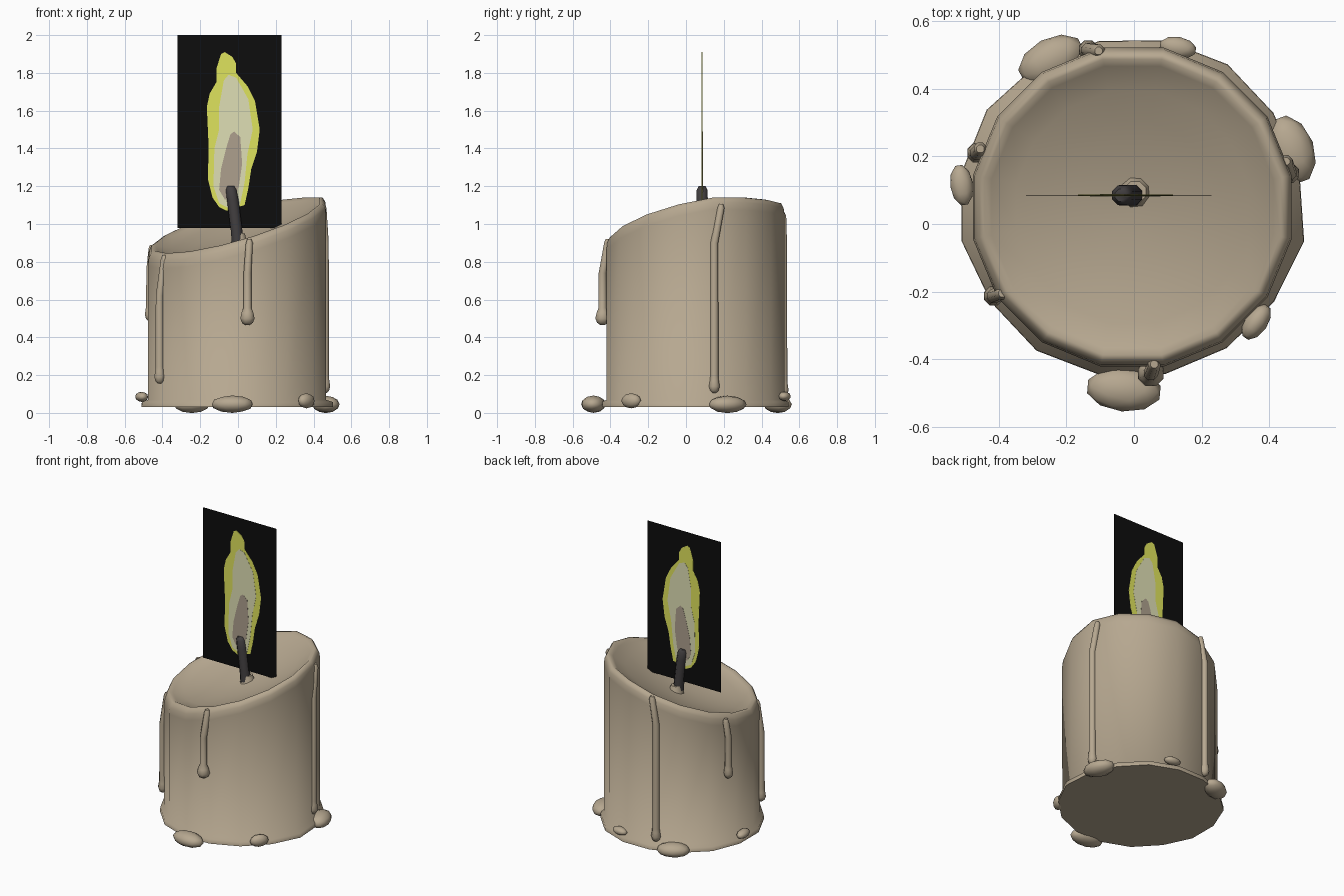
import bpy, bmesh, math, random
from mathutils import Vector, Matrix

if "Cube" in bpy.data.objects:
    bpy.data.objects.remove(bpy.data.objects["Cube"])

random.seed(4)
CY = 0.05      # candle axis in y
PY = 0.085     # flame card plane


def material(name, rgb):
    m = bpy.data.materials.new(name)
    m.diffuse_color = (*rgb, 1)
    m.use_nodes = True
    m.node_tree.nodes["Principled BSDF"].inputs["Base Color"].default_value = m.diffuse_color
    return m


WAX = material("wax", (0.47, 0.39, 0.28))
WICK = material("wick_charcoal", (0.055, 0.05, 0.052))
BLACK = material("card_black", (0.004, 0.004, 0.004))
YELLOW = material("flame_yellow", (0.74, 0.77, 0.11))
PALE = material("flame_pale", (0.74, 0.74, 0.46))
CORE = material("flame_core", (0.42, 0.35, 0.27))


def finish(name, bm, mat, angle=None):
    bmesh.ops.recalc_face_normals(bm, faces=bm.faces)
    me = bpy.data.meshes.new(name)
    bm.to_mesh(me)
    bm.free()
    me.materials.append(mat)
    ob = bpy.data.objects.new(name, me)
    bpy.context.collection.objects.link(ob)
    if angle:
        bpy.ops.object.select_all(action='DESELECT')
        ob.select_set(True)
        bpy.context.view_layer.objects.active = ob
        bpy.ops.object.shade_smooth_by_angle(angle=math.radians(angle))
    return ob


def loft(rings):
    bm = bmesh.new()
    vs = [[bm.verts.new(p) for p in ring] for ring in rings]
    n = len(vs[0])
    for a, b in zip(vs, vs[1:]):
        for i in range(n):
            j = (i + 1) % n
            bm.faces.new((a[i], a[j], b[j], b[i]))
    bm.faces.new(vs[0])
    bm.faces.new(vs[-1])
    return bm


def tube(name, path, mat, n=8):
    """Upright tube through points (x, y, z, radius)."""
    angles = [2 * math.pi * (i + 0.5) / n for i in range(n)]
    return finish(name, loft([[(x + r * math.cos(a), y + r * math.sin(a), z) for a in angles]
                              for x, y, z, r in path]), mat, 60)


def slope(x, y):
    """Height of the slanted candle rim, levelling off at the high side."""
    return min(1.0 + 0.28 * x + 0.20 * (y - CY), 1.105 + 0.1 * x)


# Candle body: foot flange, wall, rounded slanted rim and dished top
N = 16
profile = [(0.508, 0.03, 0), (0.506, 0.058, 0), (0.48, 0.07, 0),
           (0.481, -0.07, 1), (0.476, -0.03, 1), (0.462, -0.004, 1), (0.446, 0.0, 1),
           (0.425, -0.016, 1)]
profile += [(r, -0.016 - 0.085 * (1 - (r / 0.425) ** 2), 1) for r in (0.35, 0.26, 0.17, 0.08, 0.02)]
wobble = [random.uniform(-0.008, 0.012) for _ in range(N)]
rings = []
for k, (r, z, on_slope) in enumerate(profile):
    ring = []
    for i in range(N):
        a = 2 * math.pi * (i + 0.5) / N
        rr = r + (wobble[i] if k < 2 else 0)
        x, y = rr * math.cos(a) - 0.005, CY + rr * math.sin(a)
        ring.append((x, y, z + slope(x, y) if on_slope else z))
    rings.append(ring)
finish("candle_body", loft(rings), WAX, 80)

# Wax drips running down the wall, each ending in a bulb: top, knee, lower end
for name, (tx, ty, tz), (kx, ky, kz), end in [
        ("drip_front", (0.06, -0.415, 0.92), (0.05, -0.442, 0.74), 0.465),
        ("drip_front_left", (-0.39, -0.205, 0.835), (-0.415, -0.213, 0.62), 0.155),
        ("drip_left", (-0.455, 0.222, 0.89), (-0.465, 0.21, 0.76), 0.485),
        ("drip_right", (0.45, 0.185, 1.105), (0.46, 0.15, 0.9), 0.105),
        ("drip_back", (-0.105, 0.512, 1.06), (-0.135, 0.515, 0.88), 0.085)]:
    bulb = 1 if name == "drip_front" else 0.75
    tube(name, [(tx, ty, tz, 0.012), (tx, ty, tz - 0.02, 0.02),
                (kx, ky, kz, 0.022), (kx, ky, end + 0.09, 0.023)] +
         [(kx, ky, end + dz, r * bulb)
          for dz, r in ((0.065, 0.034), (0.035, 0.041), (0.012, 0.031), (0, 0.012))], WAX)

# Puddled wax lumps around the foot: centre, half sizes (along, across, up), turn in degrees
for i, (c, s, turn) in enumerate([
        ((-0.245, 0.485, 0.045), (0.105, 0.065, 0.046), 28),
        ((0.465, 0.22, 0.045), (0.105, 0.068, 0.046), 110),
        ((-0.03, -0.49, 0.046), (0.113, 0.065, 0.046), -5),
        ((-0.51, 0.115, 0.085), (0.062, 0.034, 0.027), 98),
        ((0.362, -0.29, 0.064), (0.06, 0.034, 0.04), 55),
        ((0.13, 0.522, 0.088), (0.056, 0.032, 0.025), -10)]):
    bm = bmesh.new()
    m = (Matrix.Translation(Vector(c)) @ Matrix.Rotation(math.radians(turn), 4, 'Z')
         @ Matrix.Diagonal((*s, 1)))
    bmesh.ops.create_icosphere(bm, subdivisions=2, radius=1, matrix=m)
    finish(f"wax_lump_{i + 1}", bm, WAX, 60)

# Wick, with a small mound of wax round its foot
tube("wick", [(0.0, PY, 0.87, 0.033), (-0.008, PY, 0.97, 0.033), (-0.028, PY, 1.13, 0.033),
              (-0.036, PY, 1.18, 0.031), (-0.038, PY, 1.2, 0.02)], WICK)
tube("wick_mound", [(0.01, PY + 0.012, 0.87, 0.06), (0.006, PY + 0.012, 0.92, 0.042),
                    (0.004, PY + 0.01, 0.95, 0.034)], WAX)


def plate(name, outline, thick, mat):
    """Thin upright plate centred on the flame plane, outline in x, z."""
    bm = bmesh.new()
    face = bm.faces.new([bm.verts.new((x, PY - thick / 2, z)) for x, z in outline])
    ext = bmesh.ops.extrude_face_region(bm, geom=[face], use_keep_orig=True)
    for v in ext["geom"]:
        if isinstance(v, bmesh.types.BMVert):
            v.co.y += thick
    finish(name, bm, mat)


# Black card and the three nested flame shapes, visible on both sides
plate("flame_card", [(-0.32, 0.98), (0.23, 0.98), (0.23, 2.0), (-0.32, 2.0)], 0.002, BLACK)
plate("flame_outer", [(-0.07, 1.91), (-0.03, 1.885), (-0.01, 1.85), (-0.01, 1.80), (0.05, 1.73),
                      (0.09, 1.65), (0.115, 1.5), (0.1, 1.38), (0.07, 1.29), (0.055, 1.19),
                      (0.035, 1.10), (0.0, 1.09), (-0.06, 1.07), (-0.1, 1.09), (-0.135, 1.14),
                      (-0.16, 1.24), (-0.155, 1.4), (-0.165, 1.62), (-0.15, 1.69),
                      (-0.115, 1.75), (-0.115, 1.82), (-0.09, 1.90)], 0.004, YELLOW)
plate("flame_middle", [(-0.05, 1.79), (-0.01, 1.775), (0.055, 1.66), (0.078, 1.5), (0.05, 1.37),
                       (0.035, 1.22), (0.01, 1.10), (-0.05, 1.085), (-0.1, 1.11), (-0.13, 1.2),
                       (-0.125, 1.4), (-0.10, 1.5), (-0.1, 1.62), (-0.075, 1.76)],
      0.006, PALE)
plate("flame_inner", [(-0.02, 1.49), (0.012, 1.46), (0.022, 1.32), (0.005, 1.2), (-0.02, 1.13),
                      (-0.07, 1.13), (-0.1, 1.18), (-0.09, 1.29), (-0.06, 1.41), (-0.04, 1.475)],
      0.008, CORE)
